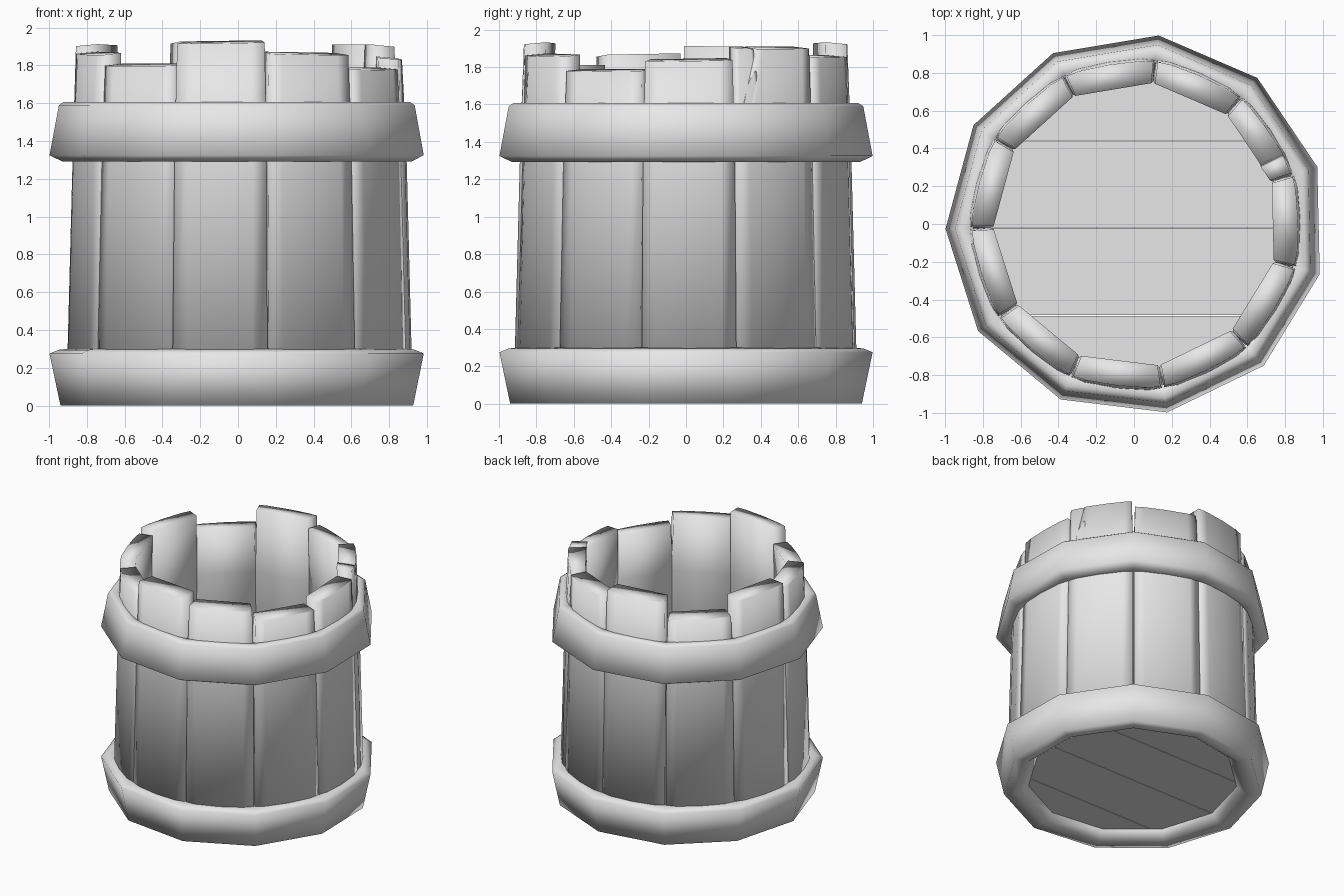
import bpy, bmesh, math
from mathutils import Vector

cube = bpy.data.objects.get("Cube")
if cube:
    bpy.data.objects.remove(cube, do_unlink=True)

SIDES = 11
STEP = math.tau / SIDES
START = math.radians(83.1)
CENTRE = Vector((0.01, -0.003, 0))

grey = bpy.data.materials.new("plain_grey")
grey.use_nodes = True
grey.diffuse_color = (0.8, 0.8, 0.8, 1)
grey.node_tree.nodes["Principled BSDF"].inputs["Base Color"].default_value = (0.8, 0.8, 0.8, 1)


def finish(name, bm, angle):
    bmesh.ops.recalc_face_normals(bm, faces=bm.faces[:])
    mesh = bpy.data.meshes.new(name)
    bm.to_mesh(mesh)
    bm.free()
    mesh.materials.append(grey)
    obj = bpy.data.objects.new(name, mesh)
    bpy.context.collection.objects.link(obj)
    bpy.ops.object.select_all(action='DESELECT')
    obj.select_set(True)
    bpy.context.view_layer.objects.active = obj
    bpy.ops.object.shade_smooth_by_angle(angle=math.radians(angle))


def bridge(bm, a, b):
    for i in range(len(a)):
        j = (i + 1) % len(a)
        bm.faces.new((a[i], a[j], b[j], b[i]))


def polygon(bm, r, z):
    return [bm.verts.new(CENTRE + Vector((r * math.cos(START + k * STEP),
                                          r * math.sin(START + k * STEP), z)))
            for k in range(SIDES)]


def hoop(name, profile):
    """Closed (radius, z) profile swept around an eleven-sided loop."""
    bm = bmesh.new()
    loops = [polygon(bm, r, z) for r, z in profile]
    for a, b in zip(loops, loops[1:] + loops[:1]):
        bridge(bm, a, b)
    finish(name, bm, 120)


def stave(name, angle, top, low=(-1, -1, -1), high=(1, 1, 1), tilt=0.0, shift=0.0):
    """Tapered board; low and high give its side limits at three heights."""
    bm = bmesh.new()
    radial = Vector((math.cos(angle), math.sin(angle), 0))
    tangent = Vector((-radial.y, radial.x, 0))
    # height, inner radius, outer radius, inner half width, outer half width, bulge
    levels = ((0.06, 0.765, 0.915, 0.226, 0.254, 0.035),
              (1.42, 0.737, 0.88, 0.218, 0.245, 0.035),
              (top, 0.725, 0.858, 0.203, 0.233, 0.022))
    rings = []
    for (z, ri, ro, wi, wo, bulge), lo, hi in zip(levels, low, high):
        section = [(ri, lo * wi)]
        for t in (0, 0.15, 0.5, 0.85, 1):
            f = lo + (hi - lo) * t
            section.append((ro - bulge * abs(f) ** 3, f * wo))
        section.append((ri, hi * wi))
        ring = []
        for r, t in section:
            dz = tilt * t - 0.1 * (r - ri) if z == top else 0
            ring.append(bm.verts.new(CENTRE + radial * (r + shift) + tangent * t
                                     + Vector((0, 0, z + dz))))
        rings.append(ring)
    for a, b in zip(rings, rings[1:]):
        bridge(bm, a, b)
    bm.faces.new(rings[0])
    bm.faces.new(rings[-1])
    finish(name, bm, 120)


# Upright staves of uneven height; one is split near its top corner
heights = (1.93, 1.79, 1.91, 1.87, 1.81, 1.93, 1.87, 1.79, 1.845, 1.91, 1.865)
SPLIT = 9
for k, top in enumerate(heights):
    angle = START + (k + 0.5) * STEP
    tilt = 0.015 * (k % 3 - 1)
    if k == SPLIT:
        stave("split_stave_main", angle, top, low=(-1, -1, -0.52))
        stave("split_stave_sliver", angle, top, high=(-0.9, -0.3, -0.58), shift=-0.006)
    else:
        stave(f"stave_{k + 1}", angle, top, tilt=tilt)

# Heavy hoops around the base and the rim
hoop("bottom_hoop", ((0.77, 0.055), (0.84, 0.0), (0.95, 0.0), (1.008, 0.275),
                     (0.96, 0.295), (0.87, 0.305), (0.81, 0.2)))
hoop("top_hoop", ((0.86, 1.3), (0.94, 1.292), (1.008, 1.325), (0.958, 1.59),
                  (0.93, 1.608), (0.86, 1.6)))

# Floor planks cut from an eleven-sided disc
seams = (-0.95, -0.485, -0.02, 0.44, 0.95)
GAP = 0.002
for n, (y0, y1) in enumerate(zip(seams, seams[1:])):
    bm = bmesh.new()
    lower, upper = polygon(bm, 0.81, 0.06), polygon(bm, 0.81, 0.16)
    bridge(bm, lower, upper)
    bm.faces.new(lower)
    bm.faces.new(upper)
    for y, side in ((y0 + GAP, -1), (y1 - GAP, 1)):
        geom = bm.verts[:] + bm.edges[:] + bm.faces[:]
        bmesh.ops.bisect_plane(bm, geom=geom, plane_co=(0, y, 0), plane_no=(0, side, 0),
                               clear_outer=True)
        rim = [e for e in bm.edges if e.is_boundary]
        if rim:
            bmesh.ops.holes_fill(bm, edges=rim, sides=0)
    finish(f"floor_plank_{n + 1}", bm, 30)
